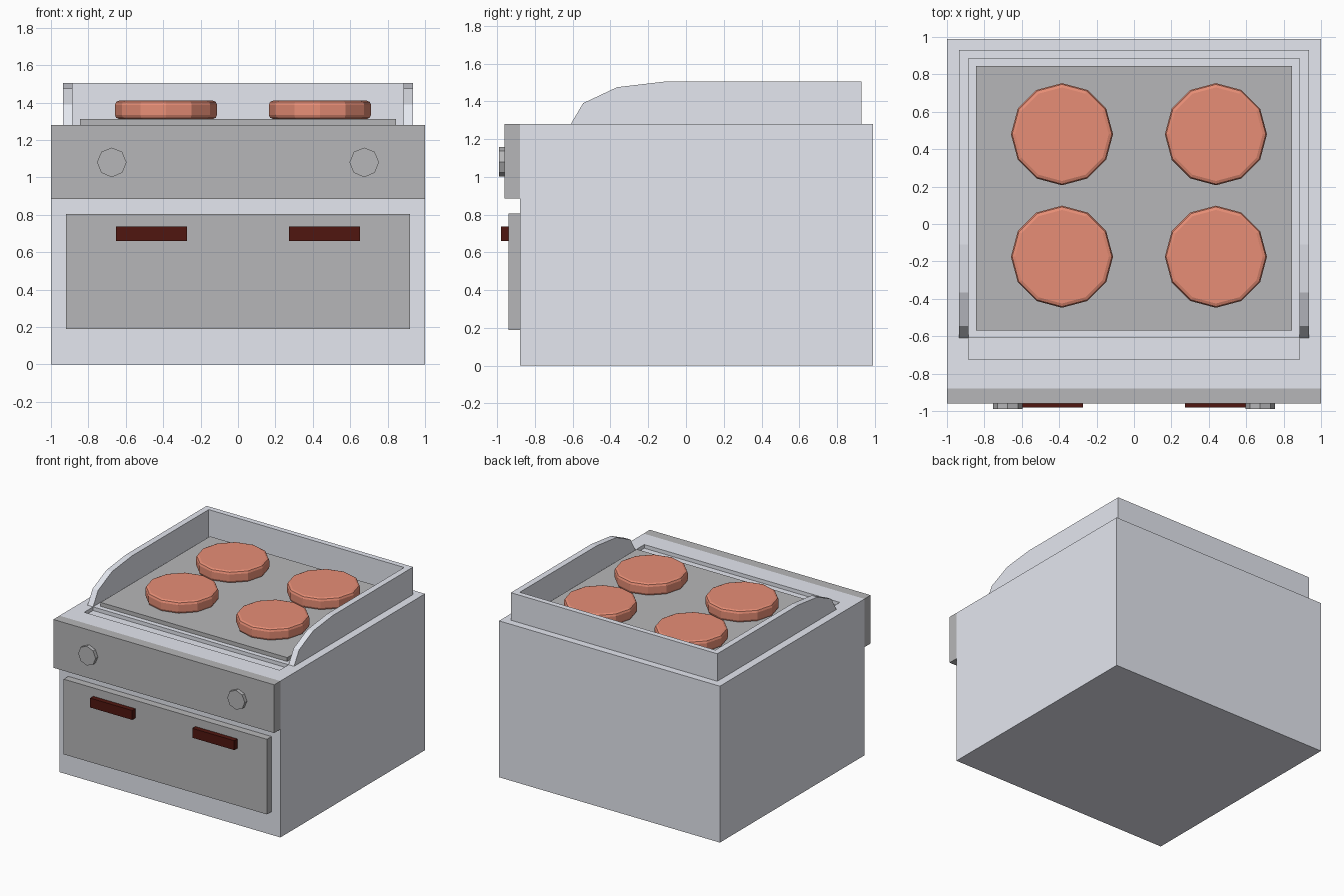
import bpy, bmesh, math

if "Cube" in bpy.data.objects:
    bpy.data.objects.remove(bpy.data.objects["Cube"])


def material(name, rgb):
    m = bpy.data.materials.new(name)
    m.diffuse_color = (*rgb, 1)
    m.use_nodes = True
    m.node_tree.nodes["Principled BSDF"].inputs["Base Color"].default_value = m.diffuse_color
    return m


light = material("light_steel", (0.78, 0.80, 0.87))
dark = material("dark_steel", (0.47, 0.47, 0.48))
copper = material("copper_red", (0.80, 0.27, 0.18))
maroon = material("dark_red", (0.08, 0.008, 0.005))


def finish(name, bm, mat):
    bmesh.ops.recalc_face_normals(bm, faces=bm.faces)
    me = bpy.data.meshes.new(name)
    bm.to_mesh(me)
    bm.free()
    me.materials.append(mat)
    ob = bpy.data.objects.new(name, me)
    bpy.context.collection.objects.link(ob)
    return ob


def box(name, x, y, z, mat):
    bm = bmesh.new()
    bmesh.ops.create_cube(bm, size=1)
    for v in bm.verts:
        v.co = [r[0] if c < 0 else r[1] for r, c in zip((x, y, z), v.co)]
    return finish(name, bm, mat)


def side_prism(name, profile, x0, x1, mat):
    """Extrude a (y, z) profile along x."""
    bm = bmesh.new()
    face = bm.faces.new([bm.verts.new((x0, y, z)) for y, z in profile])
    new = bmesh.ops.extrude_face_region(bm, geom=[face])["geom"]
    for v in new:
        if isinstance(v, bmesh.types.BMVert):
            v.co.x = x1
    return finish(name, bm, mat)


def disc(name, loc, radius, depth, sides, mat, rot=(0, 0, 0), bevel=0):
    bpy.ops.mesh.primitive_cylinder_add(vertices=sides, radius=radius, depth=depth,
                                        location=loc, rotation=rot)
    ob = bpy.context.object
    ob.name = name
    ob.data.materials.append(mat)
    if bevel:
        mod = ob.modifiers.new("rounded_rim", "BEVEL")
        mod.width, mod.segments = bevel, 2
        mod.limit_method, mod.angle_limit = "ANGLE", math.radians(60)
    return ob


# Cabinet with a shallow drip channel in front of the hob
body = box("cabinet", (-1, 1), (-0.88, 0.99), (0, 1.28), light)
cutter = box("channel_cutter", (-0.885, 0.885), (-0.725, -0.61), (1.25, 1.4), light)
cutter.hide_render = True
cutter.hide_viewport = True
cut = body.modifiers.new("drip_channel", "BOOLEAN")
cut.object, cut.operation, cut.solver = cutter, "DIFFERENCE", "EXACT"

# Front panels
box("control_panel", (-1, 1), (-0.96, -0.88), (0.885, 1.28), dark)
box("oven_door", (-0.92, 0.92), (-0.94, -0.88), (0.19, 0.805), dark)

# Splash guard: back wall and two sides with curved front ends
guard = [(-0.61, 1.28), (-0.545, 1.39), (-0.365, 1.475), (-0.11, 1.505),
         (0.93, 1.505), (0.93, 1.28)]
box("guard_back", (-0.885, 0.885), (0.885, 0.93), (1.28, 1.505), light)

for side, s in (("left", -1), ("right", 1)):
    side_prism(f"guard_{side}", guard, s * 0.885, s * 0.935, light)
    box(f"handle_{side}", sorted((s * 0.272, s * 0.652)), (-0.98, -0.94), (0.66, 0.737), maroon)
    disc(f"knob_{side}", (s * 0.675, -0.975, 1.08), 0.079, 0.03, 8, dark,
         rot=(math.pi / 2, 0, 0))

# Hob plate and four burners
box("hob_plate", (-0.845, 0.845), (-0.57, 0.845), (1.28, 1.312), dark)
for row, y in (("front", -0.175), ("back", 0.48)):
    for side, x in (("left", -0.385), ("right", 0.438)):
        disc(f"burner_{row}_{side}", (x, y, 1.361), 0.273, 0.098, 12, copper, bevel=0.022)
